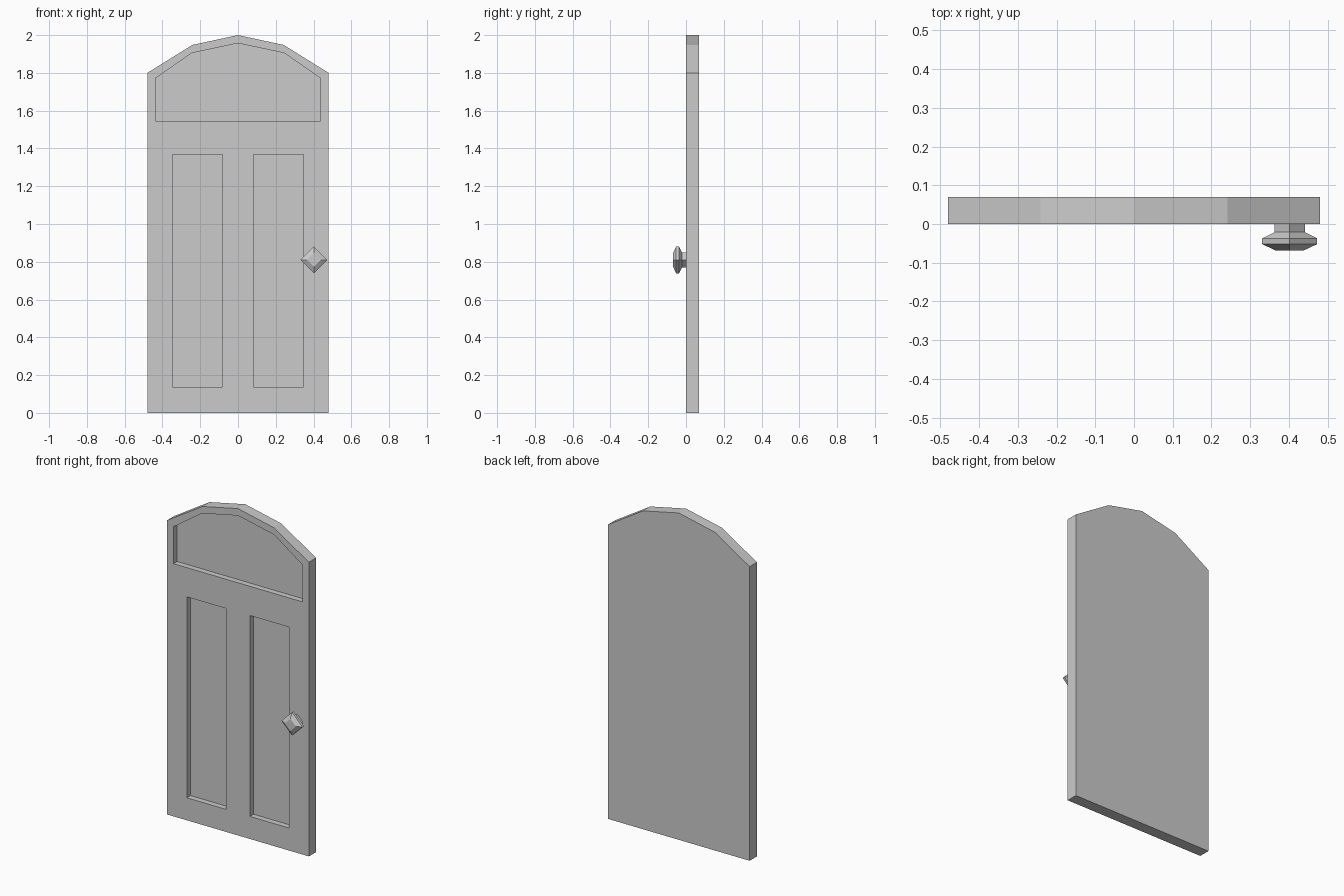
import bpy, bmesh, math

if "Cube" in bpy.data.objects:
    bpy.data.objects.remove(bpy.data.objects["Cube"])


def make_object(name, bm):
    bmesh.ops.recalc_face_normals(bm, faces=bm.faces[:])
    mesh = bpy.data.meshes.new(name)
    bm.to_mesh(mesh)
    bm.free()
    obj = bpy.data.objects.new(name, mesh)
    bpy.context.collection.objects.link(obj)
    return obj


def prism(name, outline, y0, y1):
    """Extrude an (x, z) outline from y0 to y1."""
    bm = bmesh.new()
    face = bm.faces.new([bm.verts.new((x, y0, z)) for x, z in outline])
    new = bmesh.ops.extrude_face_region(bm, geom=[face])["geom"]
    for v in (g for g in new if isinstance(g, bmesh.types.BMVert)):
        v.co.y = y1
    return make_object(name, bm)


def arched(half, bottom, side, mid_x, mid_z, top):
    right = [(half, bottom), (half, side), (mid_x, mid_z)]
    return right + [(0, top)] + [(-x, z) for x, z in reversed(right)]


def lathe(name, profile, sides, cx, cz):
    """Stack rings of (radius, y) along the y axis and cap both ends."""
    bm = bmesh.new()
    rings = []
    for r, y in profile:
        rings.append([bm.verts.new((cx + r * math.cos(i * math.tau / sides), y,
                                    cz + r * math.sin(i * math.tau / sides)))
                      for i in range(sides)])
    for a, b in zip(rings, rings[1:]):
        for i in range(sides):
            j = (i + 1) % sides
            bm.faces.new((a[i], a[j], b[j], b[i]))
    bm.faces.new(rings[0])
    bm.faces.new(rings[-1])
    return make_object(name, bm)


# Arched door slab
door = prism("door_slab", arched(0.48, 0, 1.80, 0.242, 1.948, 2.0), 0, 0.07)

# Recessed panels: one arched at the top, two tall ones below
recess = 0.035
cutters = [prism("top_panel_cutter",
                 arched(0.436, 1.546, 1.772, 0.245, 1.905, 1.957), -0.05, recess)]
for s in (-1, 1):
    tall = [(s * 0.081, 0.138), (s * 0.346, 0.138), (s * 0.346, 1.367), (s * 0.081, 1.367)]
    cutters.append(prism("lower_panel_cutter", tall, -0.05, recess))
for cutter in cutters:
    cutter.hide_render = True
    mod = door.modifiers.new(cutter.name, 'BOOLEAN')
    mod.operation = 'DIFFERENCE'
    mod.solver = 'EXACT'
    mod.object = cutter

# Apply the cuts and drop the cutters
bpy.context.view_layer.objects.active = door
for mod in list(door.modifiers):
    bpy.ops.object.modifier_apply(modifier=mod.name)
for cutter in cutters:
    bpy.data.objects.remove(cutter)

# Four-sided faceted knob on a short neck
lathe("door_knob",
      [(0.039, 0.0), (0.039, -0.021), (0.071, -0.037), (0.071, -0.052), (0.037, -0.068)],
      4, 0.402, 0.81)
